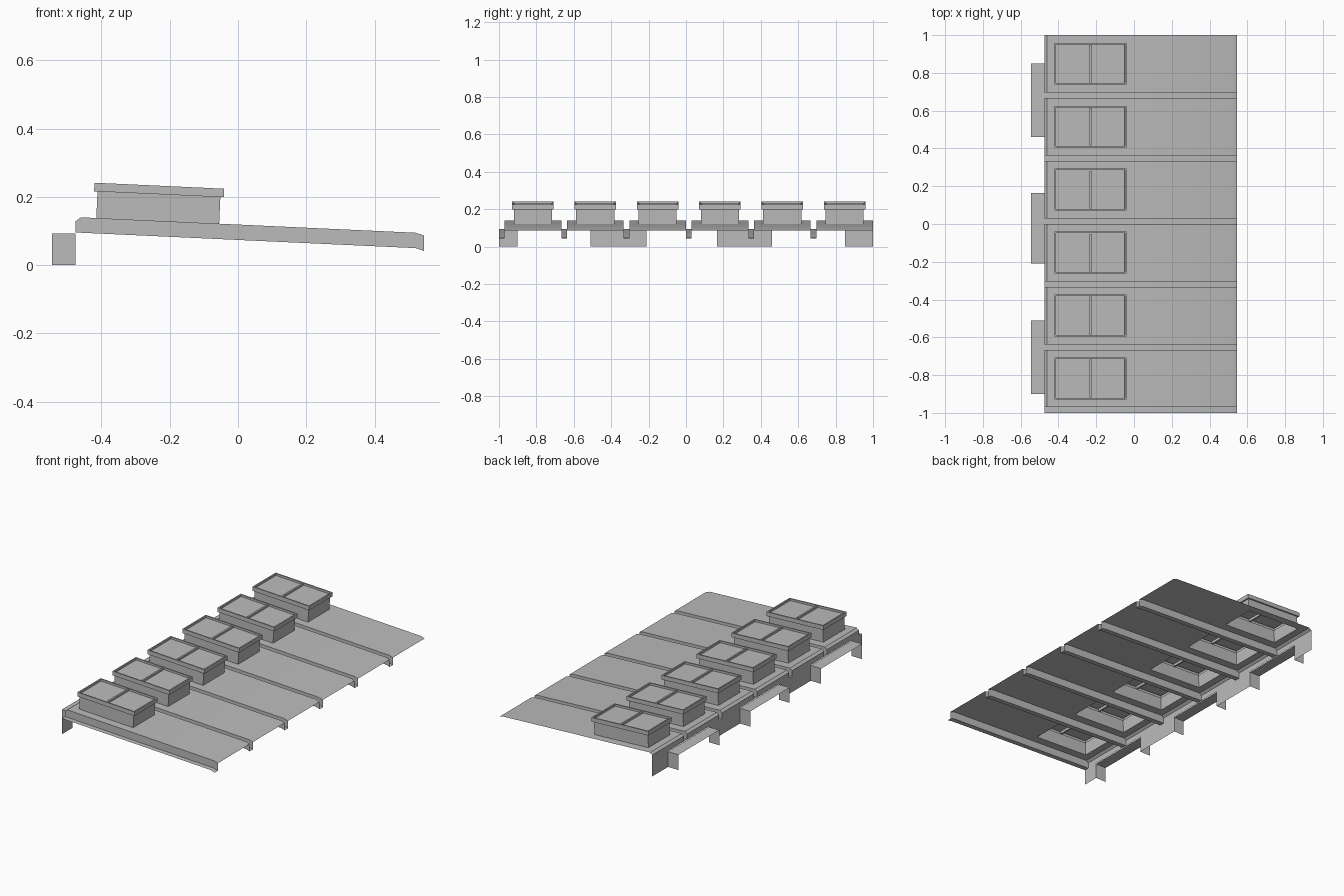
import bpy, bmesh, math
from mathutils import Vector

if "Cube" in bpy.data.objects:
    bpy.data.objects.remove(bpy.data.objects["Cube"])

# One plain grey for the whole model
grey = bpy.data.materials.new("plain_grey")
grey.use_nodes = True
colour = (0.5, 0.5, 0.5, 1)
grey.diffuse_color = colour
grey.node_tree.nodes["Principled BSDF"].inputs["Base Color"].default_value = colour

SLOPE = 0.046
BAYS = 6
PITCH = 2 / BAYS
GUTTER_W, GUTTER_D = 0.03, 0.045
RIDGE, CREST, FOLD, EAVE = -0.475, -0.46, 0.52, 0.545
SKY_X, CURB_X, CURB_Y = -0.235, 0.18, 0.102


def slope_z(x):
    """Height of the roof sheet, folded down at the ridge and the eave."""
    z = 0.14 - SLOPE * (x - CREST)
    if x < CREST:
        z -= 0.012
    if x > FOLD:
        z -= 0.007
    return z


def floor_z(x):
    return slope_z(max(x, CREST)) - GUTTER_D


def finish(name, bm, smooth=False):
    bmesh.ops.remove_doubles(bm, verts=bm.verts, dist=0.0002)
    mesh = bpy.data.meshes.new(name)
    bm.to_mesh(mesh)
    bm.free()
    obj = bpy.data.objects.new(name, mesh)
    bpy.context.collection.objects.link(obj)
    mesh.materials.append(grey)
    if smooth:
        bpy.ops.object.select_all(action='DESELECT')
        obj.select_set(True)
        bpy.context.view_layer.objects.active = obj
        bpy.ops.object.shade_smooth_by_angle(angle=math.radians(30))
    return obj


def quad(bm, points, facing):
    """Add a face and turn it to look towards the given direction."""
    face = bm.faces.new([bm.verts.new(p) for p in points])
    face.normal_update()
    if face.normal.dot(Vector(facing)) < 0:
        face.normal_flip()


UP, FRONT, BACK, OUT = (0, 0, 1), (0, -1, 0), (0, 1, 0), (-1, 0, 0)
STATIONS = [RIDGE, CREST, SKY_X - CURB_X, SKY_X + CURB_X, FOLD, EAVE]


def roof_bay(index):
    """Sheet with a skylight opening, and its gutter on the front side."""
    bm = bmesh.new()
    y0 = -1 + index * PITCH
    y1, y2 = y0 + GUTTER_W, y0 + PITCH
    mid = (y1 + y2) / 2
    rows = [y1, mid - CURB_Y, mid + CURB_Y, y2]
    for i, (xa, xb) in enumerate(zip(STATIONS, STATIONS[1:])):
        za, zb, fa, fb = slope_z(xa), slope_z(xb), floor_z(xa), floor_z(xb)
        for j, (ya, yb) in enumerate(zip(rows, rows[1:])):
            if (i, j) != (2, 1):
                quad(bm, [(xa, ya, za), (xb, ya, zb), (xb, yb, zb), (xa, yb, za)], UP)
        quad(bm, [(xa, y0, fa), (xb, y0, fb), (xb, y1, fb), (xa, y1, fa)], UP)
        quad(bm, [(xa, y1, fa), (xb, y1, fb), (xb, y1, zb), (xa, y1, za)], FRONT)
        if index < BAYS - 1:
            quad(bm, [(xa, y2, fa), (xb, y2, fb), (xb, y2, zb), (xa, y2, za)], BACK)
    # Upstand closing the high end
    for ya, yb in zip(rows, rows[1:]):
        zt, zf = slope_z(RIDGE), floor_z(RIDGE)
        quad(bm, [(RIDGE, ya, zf), (RIDGE, yb, zf), (RIDGE, yb, zt), (RIDGE, ya, zt)], OUT)
    finish(f"roof_bay_{index + 1}", bm, smooth=True)
    return mid


def skylight(index, y):
    """Hollow curb, overhanging cap with a raised rim, pane and glazing bar."""
    bm = bmesh.new()
    rings = [(CURB_X, CURB_Y, 0), (CURB_X, CURB_Y, 0.078),
             (0.19, 0.111, 0.078), (0.19, 0.111, 0.103),
             (0.182, 0.103, 0.103), (0.182, 0.103, 0.091)]
    loops = [[bm.verts.new((sx * a, sy * b, z))
              for sx, sy in ((-1, -1), (1, -1), (1, 1), (-1, 1))] for a, b, z in rings]
    for low, high in zip(loops, loops[1:]):
        for k in range(4):
            n = (k + 1) % 4
            bm.faces.new((low[k], low[n], high[n], high[k]))
    bm.faces.new(loops[-1])
    bar = bmesh.ops.create_cube(bm, size=1)["verts"]
    for v in bar:
        v.co = Vector((v.co.x * 0.01, v.co.y * 0.2, v.co.z * 0.027 + 0.089))
    obj = finish(f"skylight_{index + 1}", bm)
    obj.location = (SKY_X, y, slope_z(SKY_X))
    obj.rotation_euler.y = math.atan(SLOPE)


for i in range(BAYS):
    skylight(i, roof_bay(i))

# Wall strips under the ridge, alternating with open three-sided hoods
edges = [-1, -0.9, -0.51, -0.21, 0.165, 0.46, 0.85, 1]
TOP, OUTER = 0.092, -0.545
for i, (ya, yb) in enumerate(zip(edges, edges[1:])):
    bm = bmesh.new()
    if i % 2 == 0:
        zt = floor_z(RIDGE)
        quad(bm, [(RIDGE, ya, 0), (RIDGE, yb, 0), (RIDGE, yb, zt), (RIDGE, ya, zt)], OUT)
        finish(f"wall_strip_{i // 2 + 1}", bm)
    else:
        quad(bm, [(OUTER, ya, TOP), (RIDGE, ya, TOP), (RIDGE, yb, TOP), (OUTER, yb, TOP)], UP)
        for y, facing in ((ya, FRONT), (yb, BACK)):
            quad(bm, [(OUTER, y, 0), (RIDGE, y, 0), (RIDGE, y, TOP), (OUTER, y, TOP)], facing)
        finish(f"wall_hood_{i // 2 + 1}", bm)
